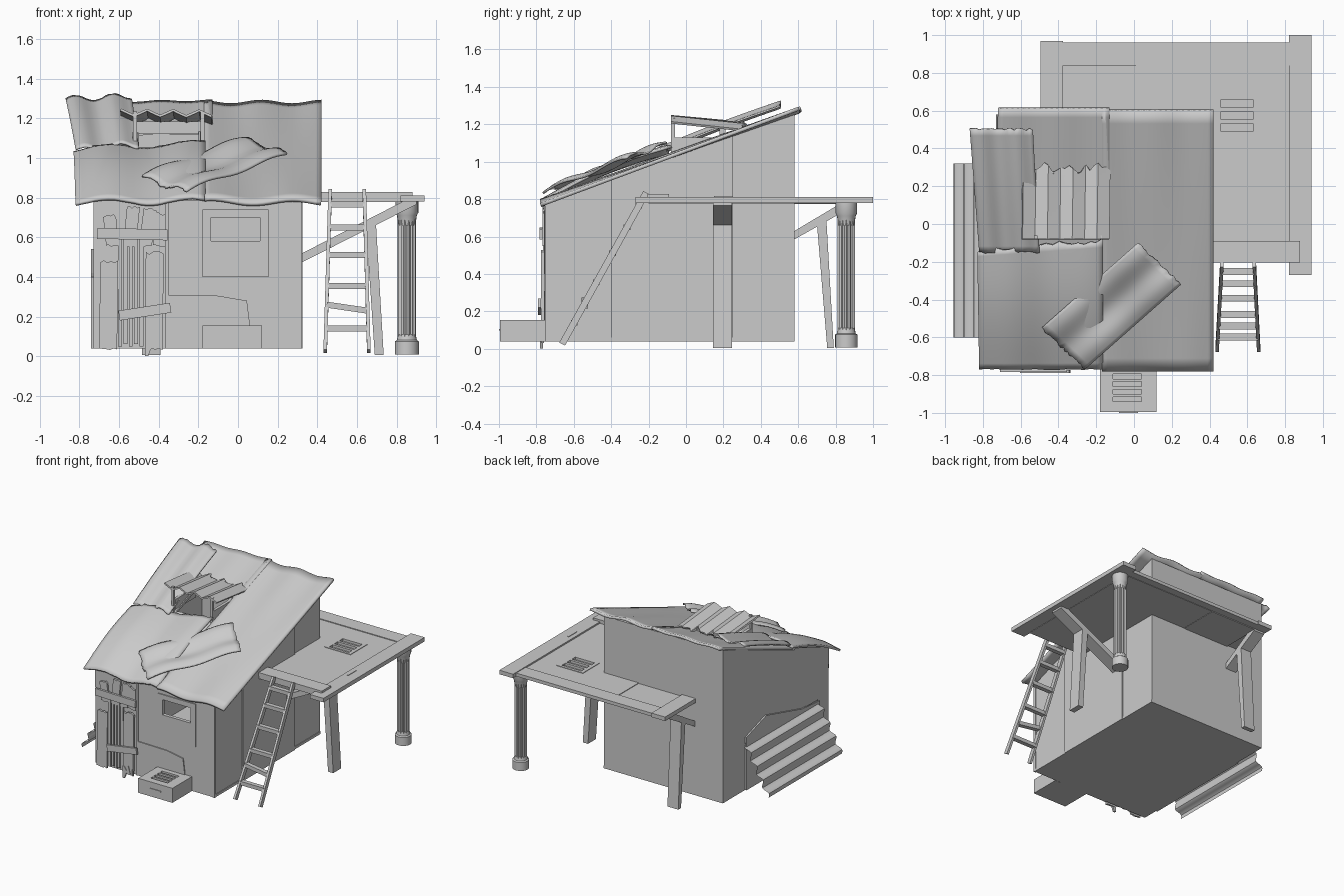
import bpy, bmesh, random
from math import sin, cos, pi
from mathutils import Vector

if "Cube" in bpy.data.objects:
    bpy.data.objects.remove(bpy.data.objects["Cube"])

random.seed(4)


def make(name, verts, faces, smooth=False):
    me = bpy.data.meshes.new(name)
    me.from_pydata([tuple(v) for v in verts], [], faces)
    bm = bmesh.new()
    bm.from_mesh(me)
    bmesh.ops.recalc_face_normals(bm, faces=bm.faces)
    bm.to_mesh(me)
    bm.free()
    ob = bpy.data.objects.new(name, me)
    bpy.context.collection.objects.link(ob)
    if smooth:
        bpy.ops.object.select_all(action='DESELECT')
        ob.select_set(True)
        bpy.context.view_layer.objects.active = ob
        bpy.ops.object.shade_smooth_by_angle(angle=0.5)
    return ob


def prism(name, pts, axis, a, b, smooth=False):
    """Extrude a 2D outline along an axis from a to b."""
    put = {'x': lambda u, v, t: (t, u, v), 'y': lambda u, v, t: (u, t, v),
           'z': lambda u, v, t: (u, v, t)}[axis]
    n = len(pts)
    verts = [put(u, v, t) for t in (a, b) for u, v in pts]
    faces = [tuple(range(n)), tuple(range(n, 2 * n))]
    faces += [(i, (i + 1) % n, n + (i + 1) % n, n + i) for i in range(n)]
    return make(name, verts, faces, smooth)


def box(name, x0, x1, y0, y1, z0, z1):
    return prism(name, [(x0, y0), (x1, y0), (x1, y1), (x0, y1)], 'z', z0, z1)


def beam(name, p, q, w, d, side=(1, 0, 0)):
    """Square bar between two points, w wide along side and d deep."""
    p, q = Vector(p), Vector(q)
    s = Vector(side)
    n = (q - p).normalized().cross(s).normalized() * d / 2
    s = s * w / 2
    verts = [c + a * s + b * n for c in (p, q) for a, b in ((-1, -1), (1, -1), (1, 1), (-1, 1))]
    faces = [(0, 1, 2, 3), (4, 5, 6, 7)] + [(i, (i + 1) % 4, 4 + (i + 1) % 4, 4 + i) for i in range(4)]
    return make(name, verts, faces)


def cut(ob, *bounds):
    c = box(ob.name + "_cutter", *bounds)
    c.hide_render = True
    c.hide_viewport = True
    m = ob.modifiers.new("cut", 'BOOLEAN')
    m.operation, m.object, m.solver = 'DIFFERENCE', c, 'EXACT'


def sheet(name, corners, height, thick=0.014, jag=(0, 0), n=20, smooth=True):
    """Bent metal sheet: corners are front-left, front-right, back-right, back-left."""
    a, b, c, d = map(Vector, corners)
    verts = []
    jags = [[random.uniform(-1, 1) * j for _ in range(n + 1)] for j in jag]
    for j in range(n + 1):
        for i in range(n + 1):
            u, v = i / n, j / n
            if j == 0:
                v += jags[0][i]
            if j == n:
                v += jags[1][i]
            p = a.lerp(b, u).lerp(d.lerp(c, u), v)
            verts.append(p + Vector((0, 0, height(u, v))))
    w = n + 1
    faces = [(j * w + i, j * w + i + 1, j * w + w + i + 1, j * w + w + i) for j in range(n) for i in range(n)]
    ob = make(name, verts, faces, smooth)
    if ob.data.polygons[0].normal.z < 0:
        ob.data.flip_normals()
    m = ob.modifiers.new("thickness", 'SOLIDIFY')
    m.thickness, m.offset = thick, -1
    return ob


# hut shell
def slope(y):
    return 0.765 + (y + 0.78) * 0.362


box("floor", -0.73, 0.32, -0.745, 0.58, 0.04, 0.06)
side = [(-0.745, 0.04), (0.58, 0.04), (0.58, slope(0.58)), (-0.75, slope(-0.75))]
prism("left_wall", side, 'x', -0.73, -0.71)
prism("right_wall", side, 'x', 0.295, 0.315)
box("back_wall", -0.73, 0.315, 0.56, 0.58, 0.04, slope(0.56))
front = box("front_wall", -0.73, 0.315, -0.748, -0.728, 0.04, 0.785)
cut(front, -0.135, 0.11, -0.9, -0.6, 0.58, 0.70)

# patch panels on the walls
window = box("window_panel", -0.18, 0.155, -0.756, -0.745, 0.40, 0.74)
cut(window, -0.135, 0.11, -0.9, -0.6, 0.58, 0.70)
prism("front_low_panel", [(-0.35, 0.04), (0.07, 0.04), (0.06, 0.16), (0.045, 0.28), (-0.1, 0.305), (-0.35, 0.31)],
      'y', -0.756, -0.745)
box("front_corner_strip", 0.305, 0.322, -0.755, -0.735, 0.04, 0.785)
prism("right_panel", [(-0.40, 0.04), (0.25, 0.04), (0.25, slope(0.25)), (-0.4, slope(-0.4))], 'x', 0.31, 0.325)
prism("left_panel", [(-0.62, 0.04), (0.30, 0.04), (0.30, 0.46), (0.05, 0.54), (-0.4, 0.42), (-0.62, 0.4)],
      'x', -0.742, -0.725)

# main roof sheets
def ripple(u, v):
    return 0.012 * sin(u * 9 + 1) * (1 - v) + 0.009 * sin(u * 12 + 2) * v


sheet("roof_right", [(-0.17, -0.78, 0.79), (0.42, -0.78, 0.785), (0.42, 0.6, 1.285), (-0.17, 0.6, 1.285)], ripple, 0.02)
upper = sheet("roof_left_upper", [(-0.75, -0.3, 0.95), (-0.13, -0.3, 0.96), (-0.13, 0.61, 1.292), (-0.72, 0.61, 1.285)],
              lambda u, v: 0.004 * sin(u * 14), 0.02)
cut(upper, -0.50, -0.20, -0.06, 0.20, 0.8, 1.6)
sheet("roof_left_lower", [(-0.82, -0.77, 0.785), (-0.165, -0.77, 0.79), (-0.165, -0.09, 1.08), (-0.83, -0.14, 1.05)],
      lambda u, v: 0.03 * sin(pi * v) + 0.015 * sin(u * 10 - 1), 0.016, (0.004, 0.02))
# loose sheets on the roof
sheet("roof_patch_left", [(-0.82, -0.15, 1.045), (-0.5, -0.15, 1.07), (-0.535, 0.5, 1.315), (-0.87, 0.5, 1.30)],
      lambda u, v: 0.015 * sin(u * 11) + 0.008 * sin(pi * v), 0.01, (0.01, 0.01))
sheet("roof_patch_front", [(-0.49, -0.55, 0.91), (-0.26, -0.77, 0.835), (0.25, -0.32, 1.02), (0.02, -0.10, 1.10)],
      lambda u, v: 0.012 * sin(u * 3 * pi) + 0.012 * sin(v * 9) + 0.01 * sin(pi * v), 0.012, (0.008, 0.008))

# roof hatch with a corrugated awning on two posts
def zigzag(u, v):
    t = (u * 3.5) % 1
    return 0.03 * abs(2 * t - 1) - 0.015


sheet("hatch_awning", [(-0.59, -0.08, 1.235), (-0.13, -0.08, 1.23), (-0.125, 0.29, 1.19), (-0.585, 0.30, 1.20)],
      zigzag, 0.012, (0, 0.09), 21, False)
for s, x in (("left", -0.52), ("right", -0.18)):
    box("hatch_post_" + s, x - 0.01, x + 0.01, -0.08, -0.06, 1.03, 1.235)
    box("hatch_side_" + s, x - 0.012, x + 0.012, -0.06, 0.2, 1.05, 1.13)
box("hatch_back_bar", -0.52, -0.18, 0.18, 0.21, 1.12, 1.185)

# corrugated sheet leaning on the left wall
pts = []
for i in range(33):
    t = i / 32
    h = 0.018 * sin(t * 8 * pi)
    pts.append((-0.95 + 0.21 * t - 0.87 * h, 0.045 + 0.375 * t + 0.49 * h))
make("leaning_corrugated_sheet", [(x, y, z) for y in (-0.6, 0.32) for x, z in pts],
     [(i, i + 1, 34 + i, 33 + i) for i in range(32)], True)


# door of broken planks
def plank(name, x0, x1, z0, z1, y, lean=0.0, jag=0.02, thick=0.015):
    n = 5
    top = [(x1 + (x0 - x1) * i / n + lean, z1 - random.random() * jag) for i in range(n + 1)]
    bot = [(x0 + (x1 - x0) * i / n, z0 + random.random() * jag * 0.6) for i in range(n + 1)]
    prism(name, bot + top, 'y', y - thick, y)


plank("door_plank_left", -0.70, -0.61, 0.03, 0.49, -0.76, 0.005)
plank("door_plank_right", -0.47, -0.38, 0.03, 0.53, -0.76, 0.005)
plank("door_foot", -0.47, -0.385, 0.0, 0.12, -0.765, 0.0, 0.08)
for i in range(5):
    x = -0.605 + i * 0.027
    box("door_slat_%d" % i, x, x + 0.02, -0.765, -0.748, 0.05 + 0.012 * (i % 2), 0.60)
for i, (x, z, l) in enumerate([(-0.665, 0.72, -0.015), (-0.58, 0.765, 0.02), (-0.50, 0.755, 0.025), (-0.43, 0.73, 0.0)]):
    plank("door_top_plank_%d" % i, x, x + 0.065, 0.55, z, -0.752, l)
beam("door_top_crossbar", (-0.71, -0.775, 0.62), (-0.355, -0.775, 0.612), 0.016, 0.055, (0, 1, 0))
beam("door_low_crossbar", (-0.60, -0.782, 0.205), (-0.34, -0.782, 0.245), 0.016, 0.05, (0, 1, 0))
box("door_post", -0.365, -0.35, -0.758, -0.745, 0.04, 0.785)

# slotted crate used as a front step
crate = box("step_crate", -0.18, 0.12, -0.995, -0.75, 0.04, 0.155)
for i in range(4):
    y = -0.94 + i * 0.04
    cut(crate, -0.11, 0.04, y, y + 0.025, 0.135, 0.2)
box("crate_handle", -0.08, 0.02, -1.0, -0.99, 0.098, 0.106)

# raised deck wrapping the right and back sides
deck = box("deck_right", 0.01, 0.83, 0.58, 0.90, 0.777, 0.80)
deck2 = box("deck_side", 0.315, 0.83, -0.20, 0.58, 0.777, 0.80)
box("deck_back", -0.40, 0.01, 0.58, 0.90, 0.774, 0.795)
box("deck_back_board", -0.40, 0.83, 0.84, 0.96, 0.78, 0.806)
box("deck_left_board", -0.495, -0.375, 0.585, 0.97, 0.78, 0.812)
box("deck_right_board", 0.82, 0.94, -0.27, 1.0, 0.78, 0.812)
box("deck_front_board", 0.32, 0.88, -0.205, -0.09, 0.80, 0.828)
grate = box("deck_vent_frame", 0.43, 0.66, 0.47, 0.68, 0.795, 0.804)
for i in range(3):
    y = 0.49 + i * 0.063
    for o in (deck, deck2, grate):
        cut(o, 0.46, 0.63, y, y + 0.042, 0.785, 0.9)
box("deck_nub", 0.855, 0.865, 0.15, 0.25, 0.80, 0.816)

# slanted legs and braces under the deck
prism("right_leg", [(0.69, 0.005), (0.735, 0.005), (0.695, 0.685), (0.645, 0.67)], 'y', 0.145, 0.245)
prism("right_brace", [(0.315, 0.47), (0.90, 0.765), (0.90, 0.785), (0.84, 0.785), (0.315, 0.515)], 'y', 0.145, 0.245)
prism("back_leg", [(0.755, 0.005), (0.79, 0.005), (0.75, 0.70), (0.70, 0.67)], 'x', -0.485, -0.39)
prism("back_brace", [(0.58, 0.585), (0.90, 0.765), (0.90, 0.785), (0.84, 0.785), (0.58, 0.63)], 'x', -0.485, -0.39)

# fluted corner column
CX, CY = 0.852, 0.857


def ring(r, n, flute=0.0):
    return [(CX + (r - flute * (i % 2)) * cos(2 * pi * i / n), CY + (r - flute * (i % 2)) * sin(2 * pi * i / n))
            for i in range(n)]


def lathe(name, prof, n=20):
    verts = [(x, y, z) for r, z in prof for x, y in ring(r, n)]
    faces = [tuple(range(n)), tuple(range(len(verts) - n, len(verts)))]
    faces += [(k * n + i, k * n + (i + 1) % n, k * n + n + (i + 1) % n, k * n + n + i)
              for k in range(len(prof) - 1) for i in range(n)]
    make(name, verts, faces, True)


prism("column_shaft", ring(0.047, 28, 0.008), 'z', 0.06, 0.74)
lathe("column_base", [(0.06, 0.008), (0.06, 0.075), (0.05, 0.082), (0.045, 0.11)])
lathe("column_capital", [(0.043, 0.66), (0.05, 0.71), (0.058, 0.725), (0.058, 0.785)])

# ladder
def on_ladder(z):
    return -0.665 + (z - 0.02) * 0.555


for s, xb, xt in (("left", 0.44, 0.465), ("right", 0.66, 0.637)):
    beam("ladder_rail_" + s, (xb, on_ladder(0.025), 0.025), (xt, on_ladder(0.835), 0.835), 0.018, 0.035)
for i, (z, tilt) in enumerate([(0.14, 0), (0.245, -0.015), (0.355, 0), (0.51, 0), (0.65, 0), (0.765, 0)]):
    k = z * 0.03
    beam("ladder_rung_%d" % i, (0.44 + k, on_ladder(z), z - tilt), (0.66 - k, on_ladder(z), z + tilt), 0.035, 0.03, (0, 1, 0))
